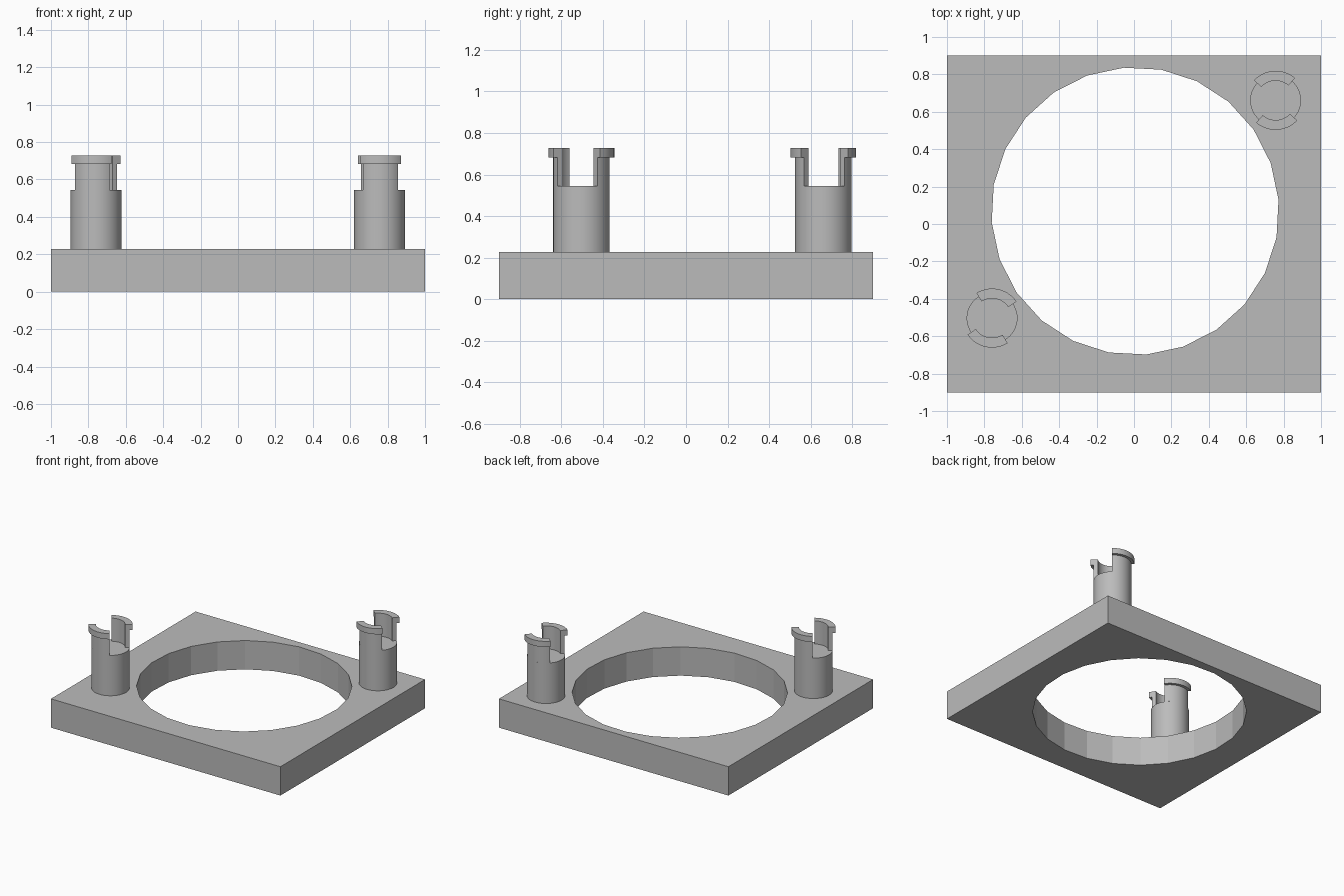
import bpy, bmesh
from math import sin, cos, radians

if "Cube" in bpy.data.objects:
    bpy.data.objects.remove(bpy.data.objects["Cube"])

GREY = (0.5, 0.5, 0.5, 1.0)
mat = bpy.data.materials.new("plain grey")
mat.use_nodes = True
mat.diffuse_color = GREY
mat.node_tree.nodes["Principled BSDF"].inputs["Base Color"].default_value = GREY

PLATE_TOP, SHOULDER, LIP_BASE, TOP = 0.227, 0.545, 0.682, 0.727
INNER, POST, LIP = 0.105, 0.136, 0.158


def finish(name, bm, smooth=False):
    bmesh.ops.recalc_face_normals(bm, faces=bm.faces)
    mesh = bpy.data.meshes.new(name)
    bm.to_mesh(mesh)
    bm.free()
    mesh.materials.append(mat)
    obj = bpy.data.objects.new(name, mesh)
    bpy.context.collection.objects.link(obj)
    if smooth:
        bpy.ops.object.select_all(action='DESELECT')
        bpy.context.view_layer.objects.active = obj
        obj.select_set(True)
        bpy.ops.object.shade_smooth_by_angle(angle=radians(30))
    return obj


def ring(bm, cx, cy, z, radius, sides, turn=0.0):
    angles = [radians(turn + 360 * i / sides) for i in range(sides)]
    return [bm.verts.new((cx + radius * cos(a), cy + radius * sin(a), z)) for a in angles]


def extrude_up(bm, faces, height):
    result = bmesh.ops.extrude_face_region(bm, geom=faces)
    verts = [v for v in result["geom"] if isinstance(v, bmesh.types.BMVert)]
    bmesh.ops.translate(bm, verts=verts, vec=(0, 0, height))


def base_plate():
    """Rectangular slab with a large faceted round opening."""
    bm = bmesh.new()
    corners = [bm.verts.new((x, y, 0)) for x, y in ((-1, -.9), (1, -.9), (1, .9), (-1, .9))]
    hole = ring(bm, 0.006, 0.069, 0, 0.769, 24, 4.5)
    edges = [bm.edges.new((loop[i - 1], loop[i])) for loop in (corners, hole) for i in range(len(loop))]
    bmesh.ops.triangle_fill(bm, edges=edges, use_beauty=True)
    extrude_up(bm, bm.faces[:], PLATE_TOP)
    finish("base_plate", bm)


def post(name, cx, cy):
    """Solid round stem up to the slot floor."""
    bm = bmesh.new()
    face = bm.faces.new(ring(bm, cx, cy, PLATE_TOP - 0.01, POST, 48))
    extrude_up(bm, [face], SHOULDER - PLATE_TOP + 0.01)
    finish(name, bm, True)


def prong(name, cx, cy, middle, half, steps=14):
    """Curved clip with an outward lip: an L profile swept along an arc."""
    profile = ((INNER, SHOULDER), (POST, SHOULDER), (POST, LIP_BASE),
               (LIP, LIP_BASE), (LIP, TOP), (INNER, TOP))
    bm = bmesh.new()
    sections = []
    for i in range(steps + 1):
        a = radians(middle - half + 2 * half * i / steps)
        sections.append([bm.verts.new((cx + r * cos(a), cy + r * sin(a), z)) for r, z in profile])
    for one, two in zip(sections, sections[1:]):
        for k in range(len(profile)):
            bm.faces.new((one[k - 1], one[k], two[k], two[k - 1]))
    bm.faces.new(sections[0])
    bm.faces.new(sections[-1])
    finish(name, bm, True)


base_plate()
for side, cx, cy, middle in (("front_right", -0.759, -0.503, 78), ("back_left", 0.757, 0.661, 93)):
    post(side + "_post", cx, cy)
    for which, turn in (("rear", 0), ("front", 180)):
        prong(side + "_" + which + "_prong", cx, cy, middle + turn, 44)
